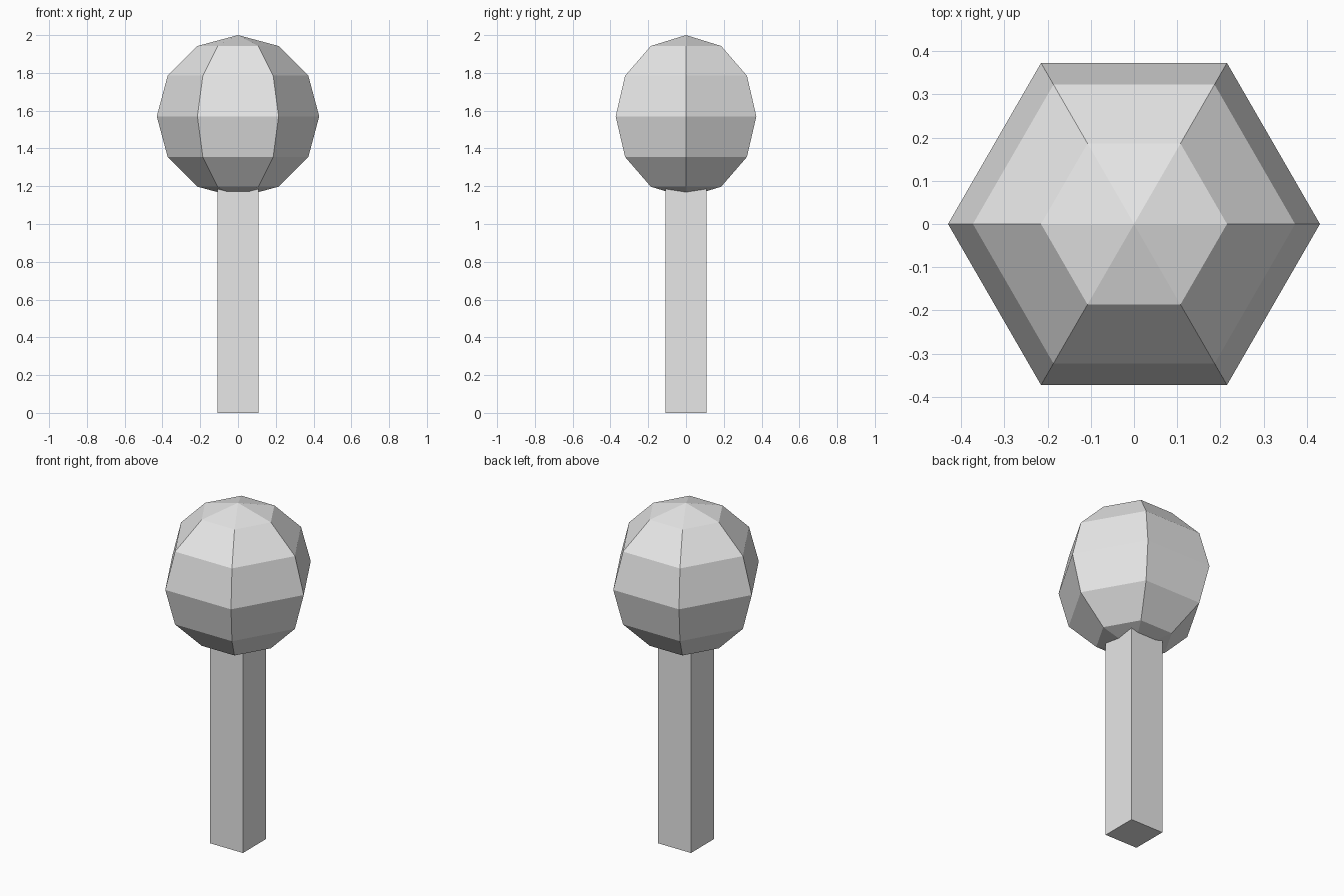
import bpy
import bmesh
from math import sin, cos, pi
from mathutils import Vector

cube = bpy.data.objects.get("Cube")
if cube:
    bpy.data.objects.remove(cube, do_unlink=True)

SIDES, RINGS = 6, 6
RADIUS, CENTRE_Z = 0.43, 1.57
POST_WIDTH, POST_TOP = 0.215, 1.25

grey = bpy.data.materials.new("light grey")
grey.use_nodes = True
colour = (0.8, 0.8, 0.8, 1)
grey.diffuse_color = colour
grey.node_tree.nodes["Principled BSDF"].inputs["Base Color"].default_value = colour


def add_part(name, bm):
    """Turn a bmesh into a flat-shaded grey object."""
    bmesh.ops.recalc_face_normals(bm, faces=bm.faces)
    mesh = bpy.data.meshes.new(name)
    bm.to_mesh(mesh)
    bm.free()
    mesh.materials.append(grey)
    part = bpy.data.objects.new(name, mesh)
    bpy.context.collection.objects.link(part)
    return part


# Faceted ball: a half-circle profile spun around the vertical axis
bm = bmesh.new()
profile = [bm.verts.new((RADIUS * sin(pi * i / RINGS), 0,
                         CENTRE_Z + RADIUS * cos(pi * i / RINGS)))
           for i in range(RINGS + 1)]
edges = [bm.edges.new(pair) for pair in zip(profile, profile[1:])]
bmesh.ops.spin(bm, geom=profile + edges, cent=(0, 0, 0), axis=(0, 0, 1),
               angle=2 * pi, steps=SIDES)
bmesh.ops.remove_doubles(bm, verts=bm.verts, dist=0.001)
add_part("ball", bm)

# Square post, its top sunk into the ball
bm = bmesh.new()
bmesh.ops.create_cube(bm, size=1)
bmesh.ops.scale(bm, vec=Vector((POST_WIDTH, POST_WIDTH, POST_TOP)), verts=bm.verts)
bmesh.ops.translate(bm, vec=Vector((0, 0, POST_TOP / 2)), verts=bm.verts)
add_part("post", bm)
